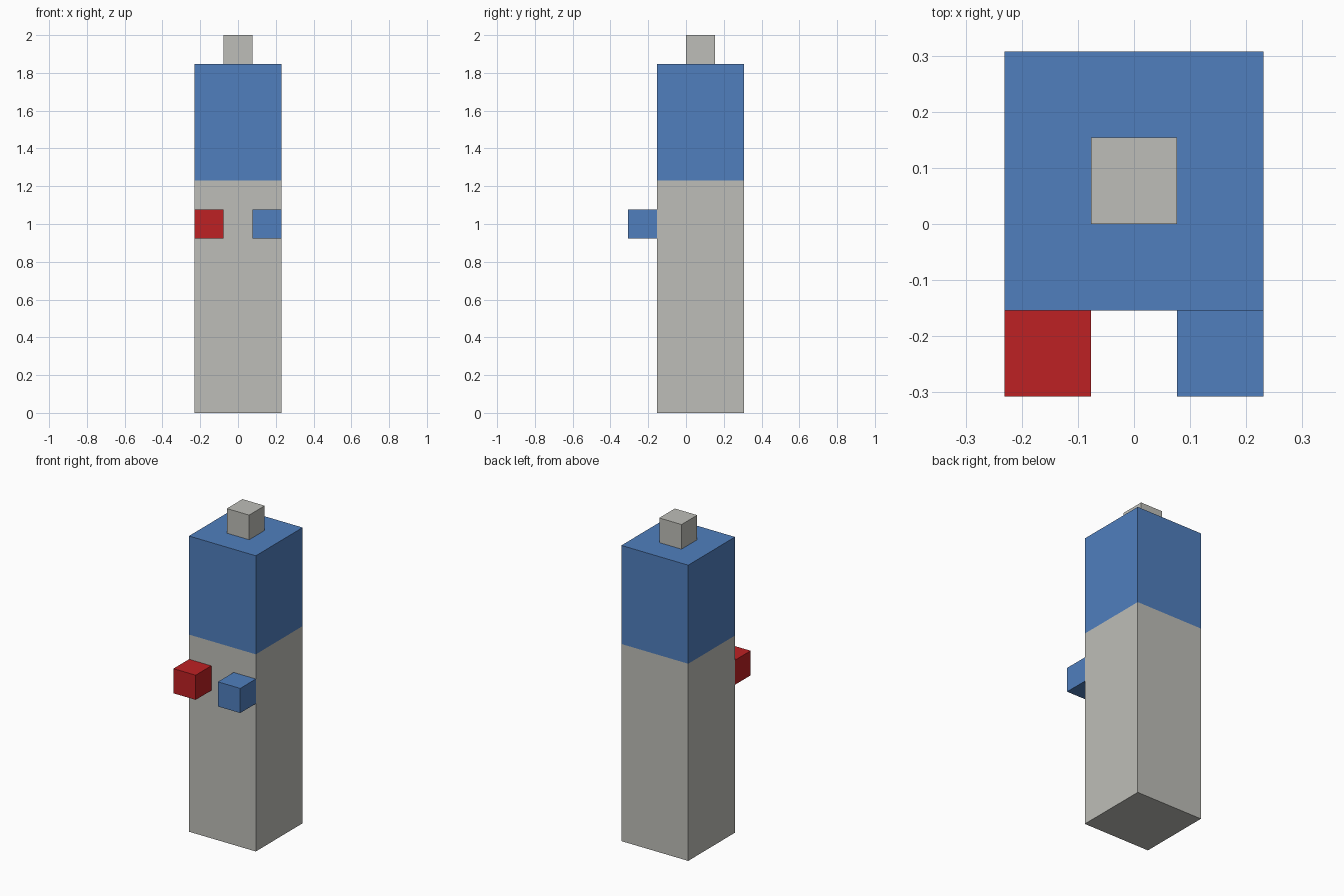
import bpy, bmesh
from mathutils import Vector

cube = bpy.data.objects.get("Cube")
if cube:
    bpy.data.objects.remove(cube, do_unlink=True)

U = 2 / 13  # one block unit; the tower is 13 blocks tall


def material(name, rgb):
    m = bpy.data.materials.new(name)
    m.use_nodes = True
    colour = (*rgb, 1)
    m.diffuse_color = colour
    bsdf = next(n for n in m.node_tree.nodes if n.type == 'BSDF_PRINCIPLED')
    bsdf.inputs["Base Color"].default_value = colour
    return m


grey = material("warm_grey", (0.515, 0.515, 0.479))
blue = material("blue", (0.080, 0.212, 0.515))
red = material("red", (0.515, 0.015, 0.017))


def box(name, low, high, mats, split=None):
    """Box between two corners in block units; faces above split use the second material."""
    low, high = Vector(low) * U, Vector(high) * U
    bm = bmesh.new()
    bmesh.ops.create_cube(bm, size=1)
    for v in bm.verts:
        v.co = [(l + h) / 2 + c * (h - l) for l, h, c in zip(low, high, v.co)]
    if split is not None:
        bmesh.ops.bisect_plane(bm, geom=bm.verts[:] + bm.edges[:] + bm.faces[:],
                               plane_co=(0, 0, split * U), plane_no=(0, 0, 1))
        for f in bm.faces:
            f.material_index = int(f.calc_center_median().z > split * U)
    mesh = bpy.data.meshes.new(name)
    bm.to_mesh(mesh)
    bm.free()
    for m in mats:
        mesh.materials.append(m)
    obj = bpy.data.objects.new(name, mesh)
    bpy.context.collection.objects.link(obj)
    return obj


# Tower: grey lower shaft with a blue upper section
box("tower_body", (-1.5, -1, 0), (1.5, 2, 12), [grey, blue], split=8)

# Small cap on the roof
box("top_block", (-0.5, 0, 12), (0.5, 1, 13), [grey])

# Pair of blocks on the front face
for name, x, mat in (("right_front_block", -1, red), ("left_front_block", 1, blue)):
    box(name, (x - 0.5, -2, 6), (x + 0.5, -1, 7), [mat])
